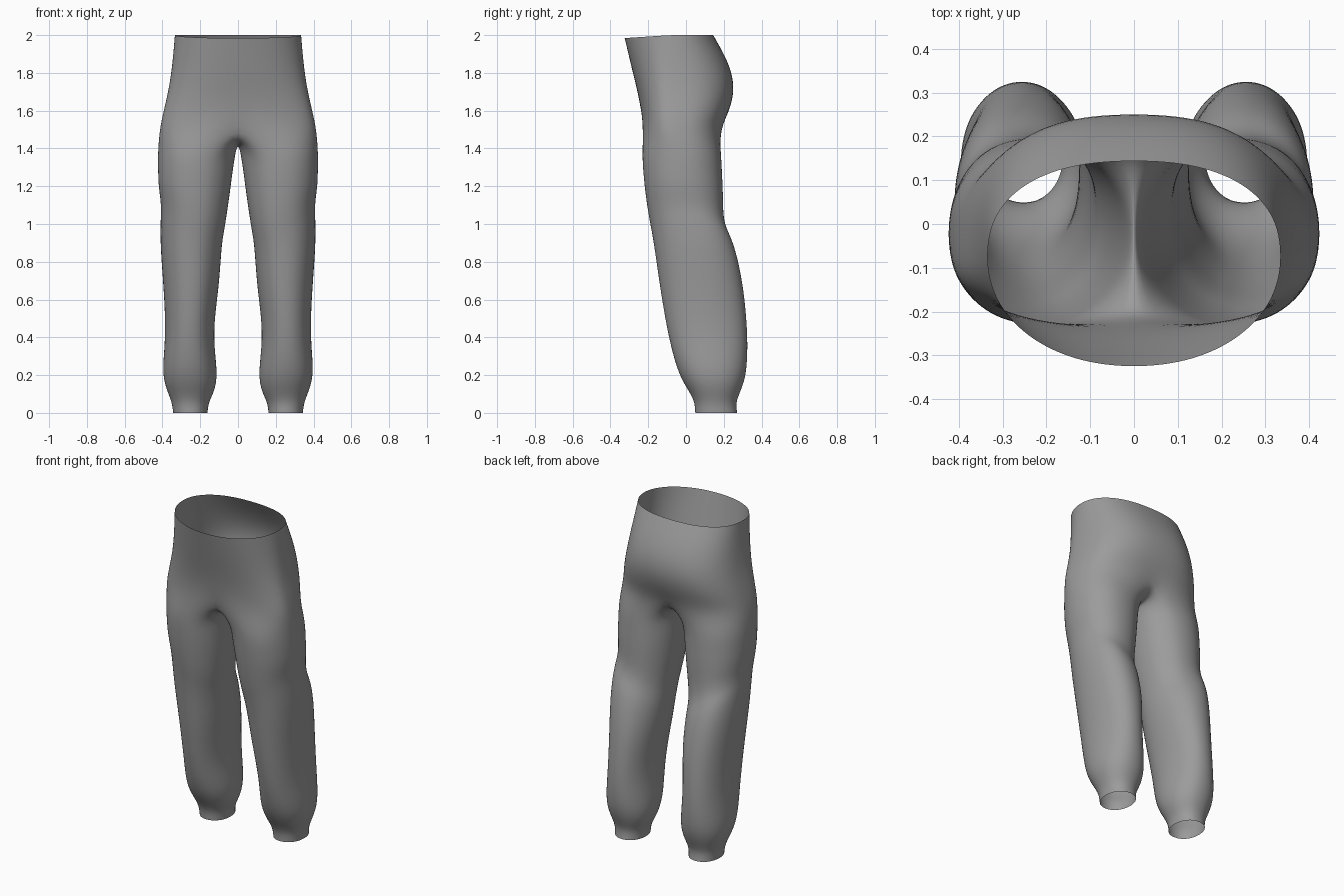
import bpy, bmesh
from math import cos, sin, pi, radians

if "Cube" in bpy.data.objects:
    bpy.data.objects.remove(bpy.data.objects["Cube"])


def section(cx, cy, rx, front, back, t, power, back_power):
    """Point on a rounded section with separate front and back shapes."""
    c, s = cos(t), sin(t)
    e = 2 / (back_power if s > 0 else power)
    px = abs(c) ** e * (1 if c > 0 else -1)
    py = abs(s) ** e * (1 if s > 0 else -1)
    return cx + rx * px, cy + py * (back - cy if s > 0 else cy - front)


# Torso rows: z, half width, front y, back y, squareness
TORSO = [
    (2.00, .336, -.326, .145, 2.1),
    (1.90, .344, -.306, .203, 2.15),
    (1.80, .355, -.282, .246, 2.2),
    (1.70, .371, -.257, .257, 2.3),
    (1.60, .395, -.238, .232, 2.4),
    (1.50, .417, -.234, .190, 2.4),
]
# Crotch seam on the centre line, back to front: y, z
SEAM = [(.11, 1.455), (.05, 1.43), (-.02, 1.42), (-.09, 1.43), (-.16, 1.455)]
# Leg rows: z, inner x, outer x, front y, back y, sideways slant of the fold
LEG = [
    (1.38, .010, .426, -.234, .187, 0),
    (1.28, .026, .425, -.229, .192, .05),
    (1.16, .044, .423, -.219, .198, .2),
    (1.05, .064, .413, -.206, .198, .4),
    (0.97, .080, .408, -.194, .213, .5),
    (0.90, .086, .412, -.181, .250, .5),
    (0.80, .092, .412, -.163, .279, .35),
    (0.66, .102, .397, -.141, .306, .15),
    (0.50, .122, .386, -.112, .322, 0),
    (0.36, .126, .388, -.084, .329, 0),
    (0.20, .104, .404, -.040, .322, 0),
    (0.11, .124, .374, .018, .288, 0),
    (0.055, .155, .350, .046, .264, 0),
    (0.00, .160, .344, .048, .272, 0),
]
HALF = 16

bm = bmesh.new()


def skin(upper, lower, closed):
    n = len(upper)
    for i in range(n if closed else n - 1):
        j = (i + 1) % n
        bm.faces.new((upper[i], lower[i], lower[j], upper[j]))


# Right half of the torso, front centre round to back centre
ring = None
for k, (z, rx, yf, yb, p) in enumerate(TORSO):
    row = []
    for i in range(HALF + 1):
        t = -pi / 2 + pi * i / HALF
        x, y = section(0, -.075, rx, yf, yb, t, p, p + .25)
        dz = -.016 * max(0, -sin(t)) if k == 0 else 0
        if k == len(TORSO) - 1 and i in (0, HALF):
            y *= .93
        row.append(bm.verts.new((0 if i in (0, HALF) else x, y, z + dz)))
    if ring:
        skin(ring, row, False)
    ring = row

# Leg opening: half torso ring closed by the crotch seam
ring = ring + [bm.verts.new((0, y, z)) for y, z in SEAM]
angles = [radians(-120 + 240 * i / HALF) for i in range(HALF + 1)]
angles += [radians(120 + 20 * i) for i in range(1, 6)]

# Trouser leg down to the open cuff, the knee fold sloping down and inwards
for z, xi, xo, yf, yb, slant in LEG:
    cx, cy = (xi + xo) / 2, (yf + yb) / 2
    row = []
    for t in angles:
        x, y = section(cx, cy, (xo - xi) / 2, yf, yb, t, 2.15, 2.15)
        dz = slant * ((x - cx) - .25 * (y - yb))
        row.append(bm.verts.new((x, y, z + dz)))
    skin(ring, row, True)
    ring = row

bmesh.ops.recalc_face_normals(bm, faces=bm.faces)
mesh = bpy.data.meshes.new("trousers")
bm.to_mesh(mesh)
bm.free()
trousers = bpy.data.objects.new("trousers", mesh)
bpy.context.collection.objects.link(trousers)

# Dark grey cloth
cloth = bpy.data.materials.new("dark_grey_cloth")
cloth.diffuse_color = (.33, .33, .33, 1)
cloth.use_nodes = True
cloth.node_tree.nodes["Principled BSDF"].inputs["Base Color"].default_value = cloth.diffuse_color
mesh.materials.append(cloth)

# Mirror to the left half and smooth the cloth
mirror = trousers.modifiers.new("mirror", 'MIRROR')
mirror.use_clip = True
mirror.merge_threshold = .001
sub = trousers.modifiers.new("smooth", 'SUBSURF')
sub.levels = sub.render_levels = 2
mesh.shade_smooth()
